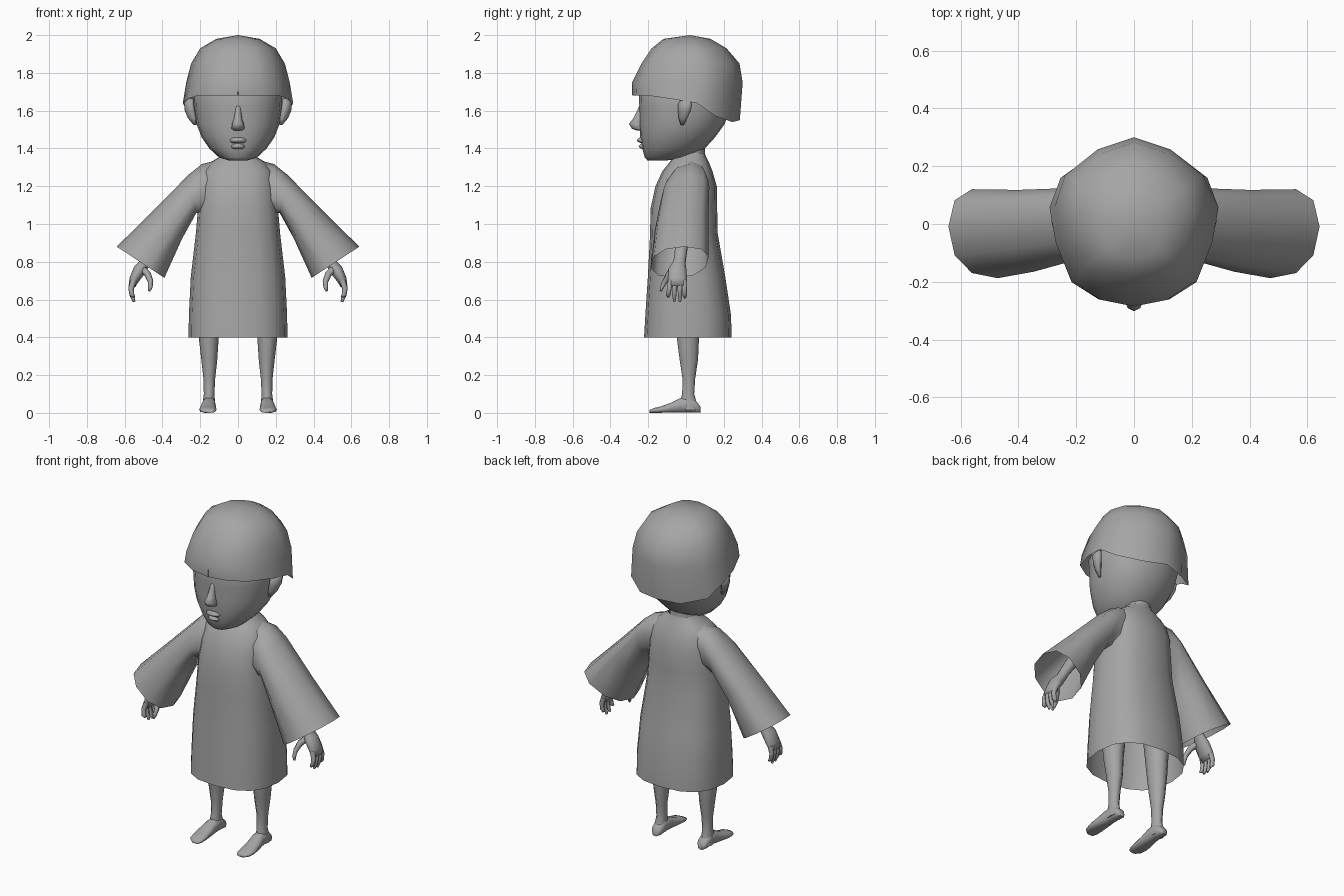
import bpy, bmesh, math
from mathutils import Vector as V

grey = bpy.data.materials.new("plain_grey")
grey.diffuse_color = (0.38, 0.38, 0.38, 1)


def make(name, rings, caps=(True, True), mirror=False, angle=60):
    """Skin a list of point rings, smooth it and optionally mirror it across x."""
    bm = bmesh.new()
    loops = [[bm.verts.new(p) for p in r] for r in rings]
    for a, b in zip(loops, loops[1:]):
        n = len(a)
        for i in range(n):
            j = (i + 1) % n
            if len(b) == 1:
                bm.faces.new((a[i], a[j], b[0]))
            else:
                bm.faces.new((a[i], a[j], b[j], b[i]))
    for use, loop in zip(caps, (loops[0], loops[-1])):
        if use and len(loop) > 2:
            bm.faces.new(loop)
    bmesh.ops.recalc_face_normals(bm, faces=bm.faces)
    me = bpy.data.meshes.new(name)
    bm.to_mesh(me)
    bm.free()
    me.materials.append(grey)
    ob = bpy.data.objects.new(name, me)
    bpy.context.collection.objects.link(ob)
    bpy.ops.object.select_all(action='DESELECT')
    ob.select_set(True)
    bpy.context.view_layer.objects.active = ob
    bpy.ops.object.shade_smooth_by_angle(angle=math.radians(angle))
    if mirror:
        ob.modifiers.new("mirror", 'MIRROR').use_mirror_merge = False
    return ob


def ring(c, u, v, n, power=1.0):
    """Superellipse ring around c, spanned by the half axes u and v."""
    c, u, v = V(c), V(u), V(v)
    out = []
    for i in range(n):
        a = 2 * math.pi * i / n
        f = lambda t: math.copysign(abs(t) ** power, t) if abs(t) > 1e-6 else 0
        out.append(c + u * f(math.cos(a)) + v * f(math.sin(a)))
    return out


def level(z, yf, yb, rx, n, power=1.0, x=0.0):
    """Horizontal ring between front yf and back yb."""
    return ring((x, (yf + yb) / 2, z), (rx, 0, 0), (0, (yb - yf) / 2, 0), n, power)


def tube(name, pts, n=8, mirror=True):
    """Limb through (x, y, z, rx, ry) stations, cross-section square to the path."""
    rings = []
    for i, p in enumerate(pts):
        a, b = V(pts[max(i - 1, 0)][:3]), V(pts[min(i + 1, len(pts) - 1)][:3])
        d = (b - a).normalized()
        v = (V((0, 1, 0)) - d * d.y).normalized()
        rings.append(ring(p[:3], v.cross(d) * p[3], v * p[4], n))
    return make(name, rings, mirror=mirror, angle=80)


# Head and neck
make("head", [level(*r, 20, 0.92) for r in (
    (1.337, -.205, -.10, .05), (1.352, -.218, .02, .10), (1.40, -.232, .10, .152),
    (1.46, -.243, .155, .193), (1.53, -.247, .205, .220), (1.62, -.247, .235, .232),
    (1.70, -.25, .24, .235), (1.78, -.22, .22, .20))], angle=80)
make("neck", [level(*r, 12) for r in (
    (1.28, -.07, .11, .10), (1.35, -.06, .10, .08), (1.46, -.05, .10, .075))])

# Nose and lips
make("nose", [level(*r, 8) for r in (
    (1.495, -.262, -.22, .022), (1.505, -.287, -.22, .034), (1.53, -.302, -.22, .032),
    (1.555, -.282, -.22, .022), (1.60, -.258, -.22, .016), (1.63, -.246, -.22, .014))], angle=80)
for name, z, y, w in (("upper_lip", 1.442, -.262, .045), ("lower_lip", 1.410, -.252, .036)):
    make(name, [level(z + dz, y + dy, -.20, w * k, 10) for dz, dy, k in (
        (-.014, .02, .8), (-.004, .002, 1), (.004, 0, 1), (.016, .016, .7))], angle=80)

# Ears: leaf shapes leaning outwards
make("ear", [ring((x, y, z), (rx, rx * .5, 0), (0, ry, 0), 8) for x, y, z, rx, ry in (
    (.228, -.020, 1.525, .008, .008), (.243, -.016, 1.56, .022, .022),
    (.255, -.008, 1.60, .027, .034), (.26, -.004, 1.64, .026, .037),
    (.25, 0, 1.665, .015, .02))], mirror=True, angle=80)

# Hair: open bowl, rim low at the back and high at the fringe
half = ((0, -1), (.42, -.92), (.74, -.71), (.93, -.22), (1, .2), (.87, .56), (.46, .86), (0, 1))
outline = list(half) + [(-x, y) for x, y in half[-2:0:-1]]


def rim_z(y):
    pts = ((-1, 1.68), (-.71, 1.68), (-.22, 1.66), (.2, 1.64), (.56, 1.57), (.86, 1.54), (1, 1.55))
    for (a, za), (b, zb) in zip(pts, pts[1:]):
        if y <= b:
            return za + (zb - za) * (y - a) / (b - a)


hair = []
for z, rx, yf, yb in ((None, .292, -.283, .285), (1.75, .274, -.285, .300), (1.85, .248, -.235, .283),
                      (1.93, .20, -.182, .215), (1.98, .115, -.12, .13)):
    hair.append([V((x * rx, y * (yb if y > 0 else -yf), z or rim_z(y))) for x, y in outline])
hair.append([V((0, .02, 2.0))])
make("hair", hair, caps=(False, False), angle=80)

# Fringe partings: thin upright slivers
for name, x, y, h in (("middle_parting", 0, -.284, .07), ("side_parting", -.135, -.258, .08)):
    make(name, [level(1.682, y - .003, y + .012, .003, 4), level(1.682 + h, y - .002, y + .01, .002, 4)])

# Robe: flared, open at the hem
make("robe", [level(*r, 16, 0.8) for r in (
    (.40, -.222, .242, .262), (.52, -.215, .238, .26), (.72, -.202, .208, .25),
    (.95, -.19, .168, .223), (1.08, -.188, .165, .212), (1.20, -.162, .163, .20),
    (1.28, -.125, .14, .185), (1.33, -.085, .12, .14), (1.36, -.06, .105, .09),
    (1.375, -.058, .10, .08))], caps=(False, False), angle=80)

# Sleeves: wide bells, open at the cuff; stations are top x, z, bottom x, z, front y, back y
sleeve = []
for tx, tz, bx, bz, yf, yb in ((.08, 1.345, .14, 1.02, -.08, .09), (.19, 1.318, .195, 1.05, -.115, .115),
                               (.26, 1.262, .22, 1.06, -.13, .12), (.45, 1.07, .297, .92, -.162, .115),
                               (.642, .88, .39, .715, -.185, .118)):
    sleeve.append(ring(((tx + bx) / 2, (yf + yb) / 2, (tz + bz) / 2),
                       ((tx - bx) / 2, .025, (tz - bz) / 2), (0, (yb - yf) / 2, 0), 10, .88))
make("sleeve", sleeve, caps=(False, False), mirror=True, angle=80)

# Arms and hands
tube("forearm", [(.30, 0, 1.10, .04, .04), (.42, -.02, .92, .035, .037), (.475, -.03, .83, .028, .033),
                 (.492, -.035, .795, .028, .034), (.522, -.045, .755, .034, .05),
                 (.550, -.045, .705, .026, .053), (.562, -.045, .67, .018, .045)], 10)
for i, (y, dy, tip) in enumerate(((-.082, -.012, .615), (-.058, -.004, .59), (-.032, 0, .588), (-.010, .004, .61))):
    tube(f"finger_{i + 1}", [(.553, y, .70, .017, .015), (.566, y + dy / 2, .66, .015, .014),
                             (.562, y + dy, .625, .013, .013), (.550, y + dy, tip, .007, .007)], 6)
tube("thumb", [(.51, -.06, .765, .02, .02), (.478, -.088, .735, .018, .018),
               (.463, -.112, .695, .015, .015), (.464, -.128, .665, .012, .012),
               (.47, -.134, .645, .006, .006)], 6)

# Legs and feet
make("leg", [level(z, yf, yb, rx, 10, x=x) for z, yf, yb, rx, x in (
    (.62, -.07, .09, .068, .15), (.40, -.052, .072, .053, .155), (.28, -.036, .066, .042, .152),
    (.18, -.02, .05, .031, .152), (.10, -.022, .045, .028, .153), (.05, -.035, .06, .033, .154),
    (.015, -.03, .07, .034, .155))], mirror=True, angle=80)
make("foot", [ring((x, y, h / 2), (w, 0, 0), (0, 0, h / 2), 10, .8) for y, x, w, h in (
    (.078, .152, .018, .03), (.062, .152, .032, .055), (.02, .153, .034, .088), (-.03, .154, .036, .08),
    (-.08, .158, .042, .055), (-.13, .160, .046, .036), (-.17, .158, .042, .026),
    (-.192, .152, .024, .016))], mirror=True, angle=80)
